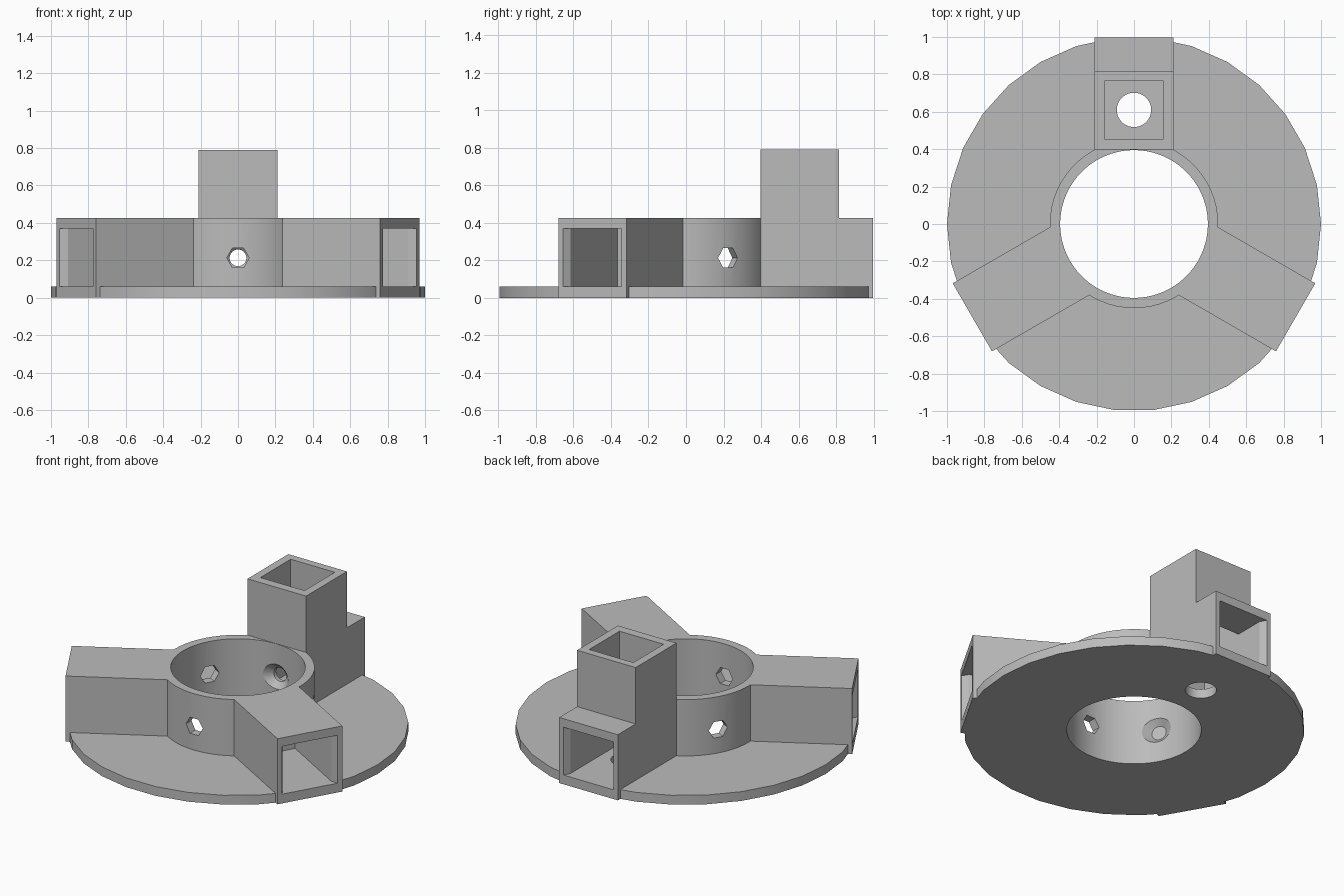
import bpy, bmesh
from math import sin, cos, pi, radians
from mathutils import Matrix

if "Cube" in bpy.data.objects:
    bpy.data.objects.remove(bpy.data.objects["Cube"])

grey = bpy.data.materials.new("plain grey")
grey.use_nodes = True
grey.diffuse_color = (0.5, 0.5, 0.5, 1)
grey.node_tree.nodes["Principled BSDF"].inputs["Base Color"].default_value = (0.5, 0.5, 0.5, 1)


def circle(radius, sides):
    return [(radius * cos(2 * pi * i / sides), radius * sin(2 * pi * i / sides)) for i in range(sides)]


def rect(half, y0, y1):
    return [(-half, y0), (half, y0), (half, y1), (-half, y1)]


def solid(name, outline, z0, z1, matrix=Matrix(), taper=1.0):
    """Extrude an outline from z0 to z1, scaling the far end by taper."""
    bm = bmesh.new()
    low = [bm.verts.new((x, y, z0)) for x, y in outline]
    high = [bm.verts.new((x * taper, y * taper, z1)) for x, y in outline]
    bm.faces.new(low)
    bm.faces.new(high)
    for i in range(len(low)):
        j = (i + 1) % len(low)
        bm.faces.new((low[i], low[j], high[j], high[i]))
    bm.transform(matrix)
    bmesh.ops.recalc_face_normals(bm, faces=bm.faces)
    mesh = bpy.data.meshes.new(name)
    bm.to_mesh(mesh)
    bm.free()
    mesh.materials.append(grey)
    obj = bpy.data.objects.new(name, mesh)
    bpy.context.collection.objects.link(obj)
    return obj


def combine(target, other, operation):
    mod = target.modifiers.new("boolean", 'BOOLEAN')
    mod.operation = operation
    mod.solver = 'EXACT'
    mod.object = other
    bpy.context.view_layer.objects.active = target
    bpy.ops.object.modifier_apply(modifier=mod.name)
    bpy.data.objects.remove(other)


def turn(angle):
    return Matrix.Rotation(radians(angle), 4, 'Z')


def radial(angle):
    """Local z points outward from the hub at mid height."""
    return turn(angle) @ Matrix.Translation((0, 0, 0.213)) @ Matrix.Rotation(radians(-90), 4, 'X')


HEIGHT, FLOOR, CEILING = 0.425, 0.06, 0.37
INNER = 0.158
ARMS = (0, 120, 240)

# Flange disc, hub and the three square arms
body = solid("socket_hub", circle(1.0, 30), 0, FLOOR)
combine(body, solid("hub", circle(0.45, 60), 0, HEIGHT), 'UNION')
for a in ARMS:
    combine(body, solid("arm", rect(0.21, 0.2, 0.998), 0, HEIGHT, turn(a)), 'UNION')

# Upright socket over the back arm
combine(body, solid("upright", rect(0.21, 0.397, 0.815), 0.1, 0.79), 'UNION')

# Central bore
combine(body, solid("bore", circle(0.395, 90), -0.1, HEIGHT + 0.1), 'DIFFERENCE')

# Arm cavities with flared mouths
cavity = [(-INNER, 0.455), (INNER, 0.455), (INNER, 0.958), (0.202, 1.038),
          (-0.202, 1.038), (-INNER, 0.958)]
for a in ARMS:
    combine(body, solid("cavity", cavity, FLOOR, CEILING, turn(a)), 'DIFFERENCE')

# Upright cavity and drain hole
combine(body, solid("upright_cavity", rect(INNER, 0.455, 0.765), 0.2, 0.9), 'DIFFERENCE')
drain = Matrix.Translation((0, 0.61, 0))
combine(body, solid("drain", circle(0.092, 30), -0.1, 0.15, drain), 'DIFFERENCE')

# Countersunk screw holes into the arms, hexagonal holes between them
for a in ARMS:
    combine(body, solid("screw_hole", circle(0.045, 24), 0.3, 0.5, radial(a)), 'DIFFERENCE')
    combine(body, solid("countersink", circle(0.1, 24), 0.375, 0.43, radial(a), 0.45), 'DIFFERENCE')
    combine(body, solid("hex_hole", circle(0.06, 6), 0.3, 0.55, radial(a + 60)), 'DIFFERENCE')

# Smooth round walls, crisp edges
bpy.ops.object.select_all(action='DESELECT')
body.select_set(True)
bpy.context.view_layer.objects.active = body
bpy.ops.object.shade_smooth_by_angle(angle=radians(25))
